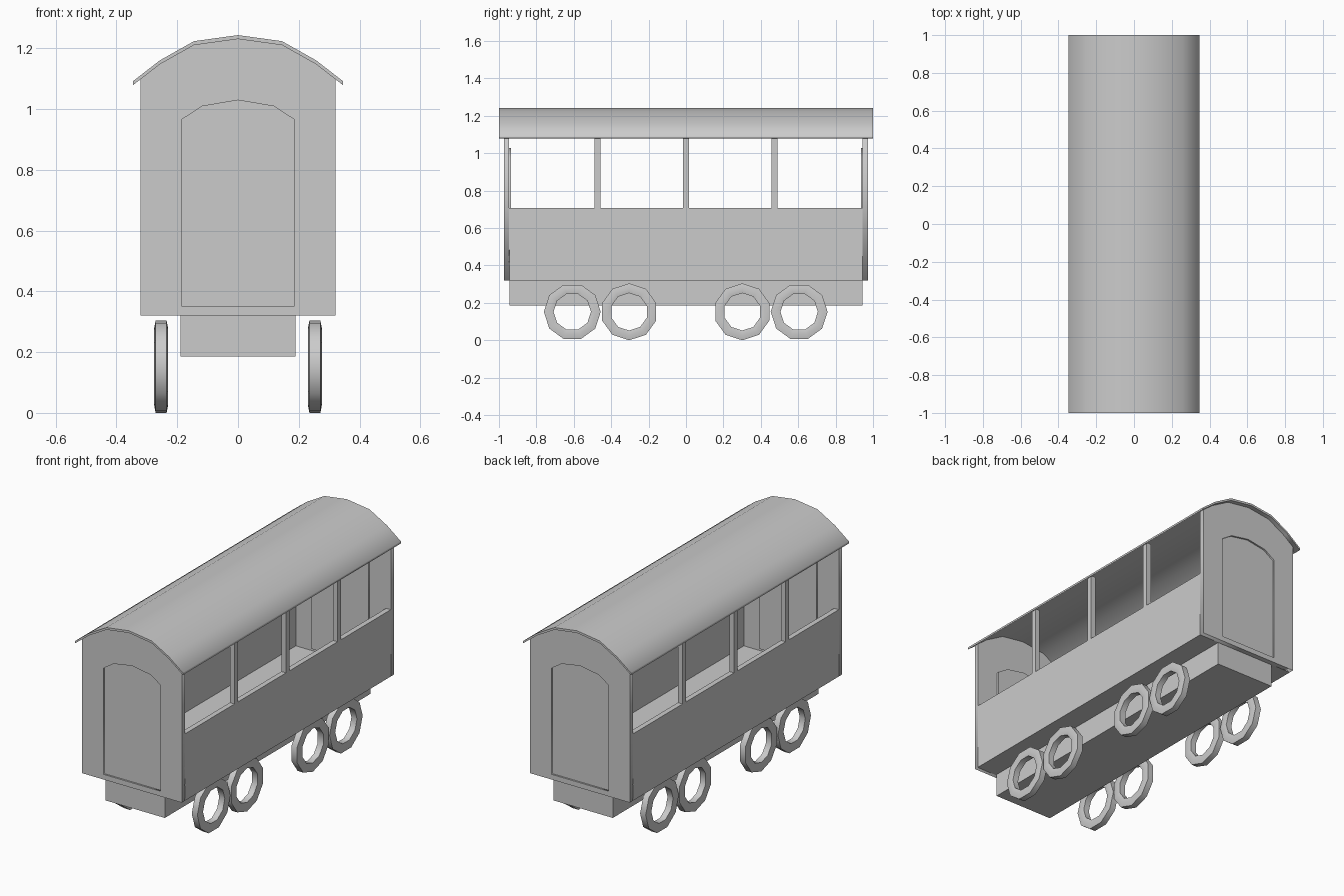
import bpy, bmesh, math

if "Cube" in bpy.data.objects:
    bpy.data.objects.remove(bpy.data.objects["Cube"])


def box(name, x0, x1, y0, y1, z0, z1):
    bm = bmesh.new()
    bmesh.ops.create_cube(bm, size=1)
    for v in bm.verts:
        v.co.x = x0 if v.co.x < 0 else x1
        v.co.y = y0 if v.co.y < 0 else y1
        v.co.z = z0 if v.co.z < 0 else z1
    me = bpy.data.meshes.new(name)
    bm.to_mesh(me)
    bm.free()
    ob = bpy.data.objects.new(name, me)
    bpy.context.collection.objects.link(ob)
    return ob


def slab(name, outlines, y0, y1):
    """Extrude closed x-z outlines along y; an inner outline becomes a hole."""
    cu = bpy.data.curves.new(name, 'CURVE')
    cu.dimensions = '2D'
    cu.fill_mode = 'BOTH'
    cu.extrude = (y1 - y0) / 2
    for pts in outlines:
        sp = cu.splines.new('POLY')
        sp.points.add(len(pts) - 1)
        for p, (x, z) in zip(sp.points, pts):
            p.co = (x, z, 0, 1)
        sp.use_cyclic_u = True
    ob = bpy.data.objects.new(name, cu)
    bpy.context.collection.objects.link(ob)
    ob.rotation_euler.x = math.pi / 2
    ob.location.y = (y0 + y1) / 2
    bpy.ops.object.select_all(action='DESELECT')
    ob.select_set(True)
    bpy.context.view_layer.objects.active = ob
    bpy.ops.object.convert(target='MESH')
    return bpy.context.object


def mirrored(half):
    """Right half from the outside up to the centre point, plus its mirror."""
    return half + [(-x, z) for x, z in reversed(half) if x > 0]


def wheel(name, x, y, turn):
    n, R = 10, 0.152
    section = [(R, -.018), (R, .018), (.126, .023), (.1, .018), (.1, -.018), (.126, -.023)]
    bm = bmesh.new()
    rings = []
    for i in range(n):
        a = 2 * math.pi * i / n + turn
        rings.append([bm.verts.new((dx, r * math.sin(a), r * math.cos(a))) for r, dx in section])
    m = len(section)
    for i in range(n):
        a, b = rings[i], rings[(i + 1) % n]
        for j in range(m):
            k = (j + 1) % m
            bm.faces.new((a[j], b[j], b[k], a[k]))
    bmesh.ops.recalc_face_normals(bm, faces=bm.faces)
    me = bpy.data.meshes.new(name)
    bm.to_mesh(me)
    bm.free()
    ob = bpy.data.objects.new(name, me)
    bpy.context.collection.objects.link(ob)
    ob.location = (x, y, R)
    bpy.ops.object.select_all(action='DESELECT')
    ob.select_set(True)
    bpy.context.view_layer.objects.active = ob
    bpy.ops.object.shade_smooth_by_angle(angle=math.radians(40))


# Arched roof shell
top = [(.346, 1.091), (.257, 1.16), (.145, 1.223), (0, 1.243)]
under = [(x, z - .013) for x, z in top]
slab("roof", [mirrored(top) + mirrored(under)[::-1]], -1, 1)

# End walls with a door opening, and the set-back doors
wall = mirrored([(.32, .32), (.32, 1.099)] + under[1:])
door = mirrored([(.184, .35), (.184, .966), (.118, 1.009), (0, 1.029)])
for s, label in ((-1, "front"), (1, "back")):
    slab(label + "_wall", [wall, door], *sorted((s * .973, s * .945)))
    slab(label + "_door", [door], *sorted((s * .963, s * .935)))

# Floor and chassis
box("floor", -.32, .32, -.95, .95, .32, .335)
box("chassis", -.19, .19, -.943, .943, .185, .322)

# Side walls, window posts and wheels
for s, label in ((-1, "left"), (1, "right")):
    x0, x1 = sorted((s * .29, s * .32))
    box(label + "_side_wall", x0, x1, -.95, .95, .32, .708)
    for i, y in enumerate((-.473, 0, .473)):
        box(f"{label}_post_{i + 1}", x0, x1, y - .016, y + .016, .70, 1.105)
    for i, y in enumerate((-.608, -.304, .301, .605)):
        turn = math.pi / 10 if i in (0, 3) else 0
        wheel(f"{label}_wheel_{i + 1}", s * .253, y, turn)
